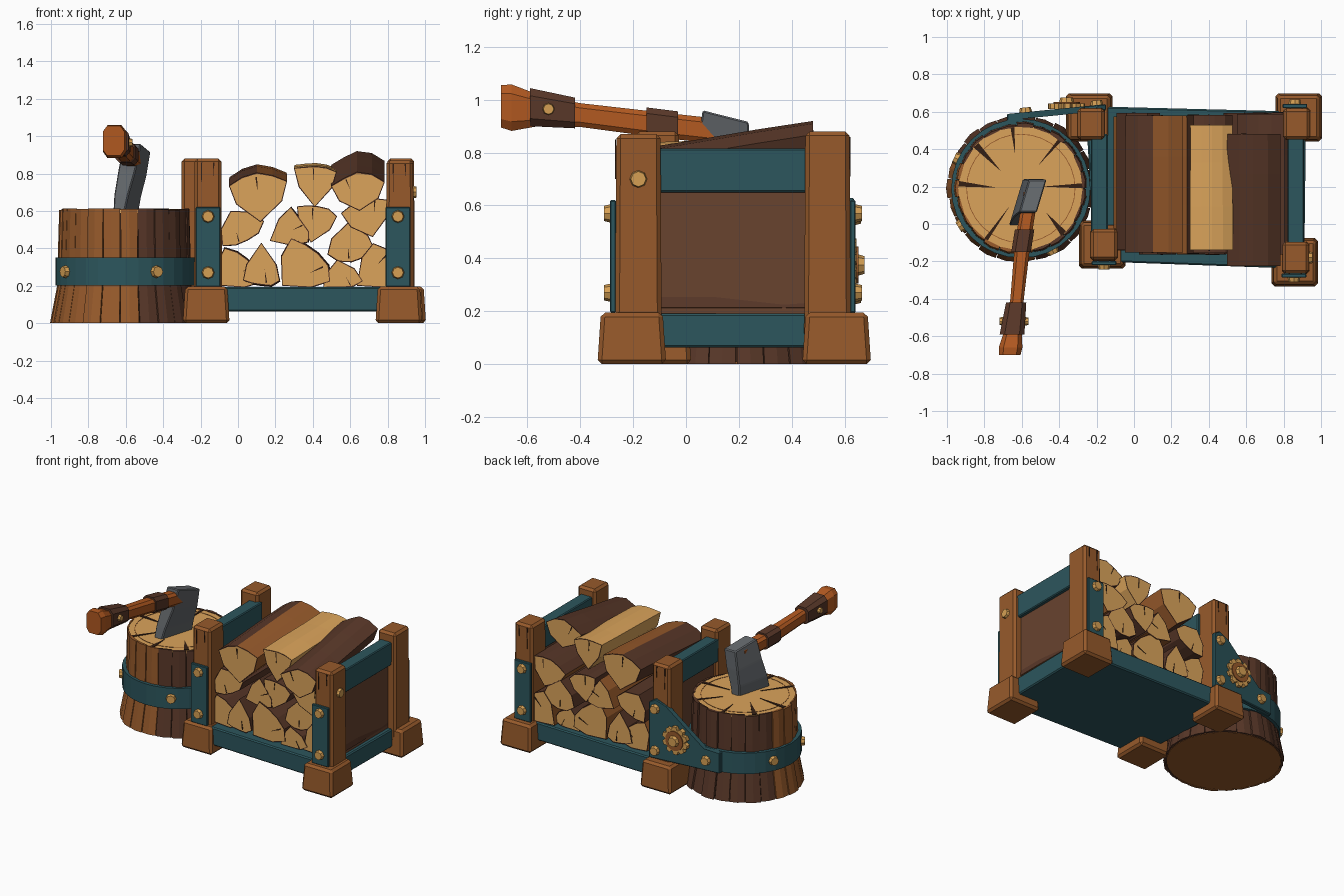
import bpy, bmesh, math, random
from math import cos, sin, radians, tau
from mathutils import Vector, Matrix

random.seed(4)
cube = bpy.data.objects.get("Cube")
if cube:
    bpy.data.objects.remove(cube, do_unlink=True)


def material(name, *rgb):
    linear = [(c / 255 / 12.92) if c < 11 else ((c / 255 + .055) / 1.055) ** 2.4 for c in rgb]
    m = bpy.data.materials.new(name)
    m.use_nodes = True
    m.diffuse_color = (*linear, 1)
    m.node_tree.nodes["Principled BSDF"].inputs["Base Color"].default_value = (*linear, 1)
    return m


wood = material("warm wood", 151, 90, 43)
cut_wood = material("cut wood", 219, 164, 91)
bark = material("dark bark", 88, 55, 40)
teal = material("teal metal", 44, 86, 93)
board = material("brown board", 104, 67, 47)
steel = material("grey steel", 98, 102, 106)
orange = material("orange handle", 176, 88, 32)
brass = material("brass", 214, 160, 84)
ink = material("crack brown", 52, 31, 20)


def finish(name, bm, *mats):
    bmesh.ops.recalc_face_normals(bm, faces=bm.faces[:])
    mesh = bpy.data.meshes.new(name)
    bm.to_mesh(mesh)
    bm.free()
    for m in mats:
        mesh.materials.append(m)
    ob = bpy.data.objects.new(name, mesh)
    bpy.context.collection.objects.link(ob)


def loft_into(bm, rings, closed=False):
    """Skin equal rings of points; returns side faces by ring, and the caps."""
    rows = [[bm.verts.new(p) for p in ring] for ring in rings]
    n = len(rows[0])
    pairs = list(zip(rows, rows[1:] + rows[:1])) if closed else list(zip(rows, rows[1:]))
    sides = [[bm.faces.new((a[i], a[(i + 1) % n], b[(i + 1) % n], b[i])) for i in range(n)] for a, b in pairs]
    caps = [] if closed else [bm.faces.new(rows[0]), bm.faces.new(rows[-1])]
    return sides, caps


def loft(name, rings, mat, closed=False, bevel=0):
    bm = bmesh.new()
    loft_into(bm, rings, closed)
    if bevel:
        bmesh.ops.bevel(bm, geom=bm.edges[:], offset=bevel, segments=1, affect='EDGES')
    finish(name, bm, mat)


def block(name, x0, x1, y0, y1, z0, z1, mat, taper=1, bevel=.012):
    cx, cy = (x0 + x1) / 2, (y0 + y1) / 2

    def ring(z, s):
        return [(cx + (x - cx) * s, cy + (y - cy) * s, z) for x, y in ((x0, y0), (x1, y0), (x1, y1), (x0, y1))]
    loft(name, [ring(z0, 1), ring(z1, taper)], mat, bevel=bevel)


def plate_xz(name, pts, y0, y1, mat, bevel=0, skew=0):
    loft(name, [[(x, y + skew * x, z) for x, z in pts] for y in (y0, y1)], mat, bevel=bevel)


def bolt(name, pos, normal, r=.036):
    bm = bmesh.new()
    bmesh.ops.create_cone(bm, cap_ends=True, segments=8, radius1=r, radius2=r * .8, depth=.03)
    turn = Vector(normal).to_track_quat('Z', 'Y').to_matrix().to_4x4()
    bmesh.ops.transform(bm, matrix=Matrix.Translation(pos) @ turn, verts=bm.verts)
    finish(name, bm, brass)


# Corner posts on chunky feet
for name, px, py, fx, fy, top in (
        ("front_right", .865, -.18, .86, -.205, .87), ("back_right", .87, .535, .88, .57, .88),
        ("front_left", -.16, -.11, -.17, -.11, .88), ("back_left", -.23, .535, -.24, .57, .88)):
    side = -1 if py < 0 else 1
    block(name + "_post", px - .075, px + .075, py - .088, py + .088, .1, top, wood, .95, .016)
    block(name + "_foot", fx - .125, fx + .125, fy - .13, fy + .13, 0, .195, wood, .9, .016)
    # Splits in the timber
    for dx, z0, z1 in ((-.035, top - .02, top - .17), (.03, top - .02, top - .1)):
        y = py + side * .084
        plate_xz(name + "_post_crack", [(px + dx - .004, z0), (px + dx + .004, z0), (px + dx, z1)], y, y + side * .004, ink)

# Metal strips with bolts on three of the posts
for x, y, side in ((-.16, -.198, -1), (.855, -.265, -1), (.86, .62, 1)):
    block("post_strip", x - .066, x + .066, min(y, y + side * .022), max(y, y + side * .022), .195, .62, teal, 1, .004)
    for z in (.27, .57):
        bolt("strip_bolt", (x, y + side * .03, z), (0, side, 0))
bolt("post_bolt", (.94, -.18, .7), (1, 0, 0))

# Base tray and end boards
tray = [(-.21, -.2), (.91, -.24), (.92, .6), (-.26, .63)]
loft("base_tray", [[(x, y, z) for x, y in tray] for z in (.062, .192)], teal, bevel=.008)
for name, x, y0 in (("right", .865, -.11), ("left", -.185, -.05)):
    block(name + "_end_board", x - .02, x + .02, y0, .48, .18, .67, board, 1, .004)
    block(name + "_end_rail", x - .045, x + .045, y0, .48, .65, .815, teal, 1, .006)

# Split firewood: apex x, apex z, radius, direction, half spread, rise towards the back
logs = (
    (.12, .54, .27, 94, 37, .05), (.41, .62, .23, 88, 30, .02), (.65, .60, .205, 94, 45, .115),
    (-.04, .60, .19, -60, 43, 0), (.17, .44, .215, 28, 30, 0), (.39, .43, .205, 78, 33, 0),
    (.72, .46, .215, 105, 38, 0), (.59, .54, .215, -85, 38, 0), (-.09, .20, .215, 45, 40, 0),
    (.125, .43, .24, -90, 26, 0), (.235, .20, .268, 42, 37, 0), (.53, .34, .175, -78, 38, 0),
    (.635, .20, .255, 36, 33, 0))
for k, (x, z, r, direction, spread, rise) in enumerate(logs):
    # Plump wedge: apex, shoulder, sawn arc, shoulder
    outline = [(.6, -1.35)] + [(random.uniform(.95, 1.04), -1 + .5 * i) for i in range(5)] + [(.6, 1.35)]
    front = -.15 - .08 * (k == 2) + random.uniform(-.015, .015)
    back = (.58, .53, .48)[k] if k < 3 else .58 + random.uniform(-.02, .02)
    rings = []
    for t in (0, .35, .7, 1):
        y, dz, s = front + (back - front) * t, rise * t, r * random.uniform(.97, 1)
        ring = [(x, z)] + [(x + b * s * cos(radians(direction + a * spread)),
                            z + b * s * sin(radians(direction + a * spread))) for b, a in outline]
        rings.append([(u, y, max(w, .19) + dz) for u, w in ring])
    bm = bmesh.new()
    sides, caps = loft_into(bm, rings)
    for strip in sides:
        for i, f in enumerate(strip):
            # Second log is fully split, the first is two-toned, the rest keep bark
            split_face = i in (0, 1, 6, 7) and k > 2 and k % 2 == 0
            f.material_index = 0 if k == 1 else 2 if split_face or (k == 0 and i < 4) else 1
    # Thin bark edge around the sawn ends
    bmesh.ops.recalc_face_normals(bm, faces=bm.faces[:])
    for f in bmesh.ops.inset_individual(bm, faces=caps, thickness=.006)["faces"]:
        f.material_index = 1
    for c in caps:
        c.material_index = 0
    finish("firewood_log", bm, cut_wood, bark, wood)
    # Drying crack in each end
    a = radians(direction + random.uniform(-.5, .5) * spread)
    crack = [(x + r * d * cos(a + w), z + r * d * sin(a + w)) for d, w in ((.9, -.02), (.9, .02), (.6, 0))]
    for y, dz in ((front, 0), (back, rise)):
        plate_xz("log_crack", [(u, max(w, .2) + dz) for u, w in crack], y - .003, y + .003, ink)

# Chopping stump: core wrapped in bark staves
SX, SY = -.605, .19


def polar(r, a, z):
    return (SX + r * cos(a), SY + r * sin(a), z)


def disc(name, profile, mat):
    loft(name, [[polar(r, tau * i / 32, z) for i in range(32)] for r, z in profile], mat)


disc("stump_core", ((.36, .005), (.335, .2), (.335, .59)), ink)
disc("stump_top", ((.335, .585), (.335, .607)), cut_wood)
disc("stump_underside", ((.375, 0), (.375, .01)), wood)
staves = 23
for i in range(staves):
    a0, a1 = tau * (i + .02) / staves, tau * (i + .98) / staves
    mid = (a0 + a1) / 2
    j, lift = random.uniform(-.006, .006), random.uniform(-.001, .008)
    rings = []
    for r, z in ((.395, 0), (.357, .2), (.352, .4), (.346, .605 + lift)):
        outer = r + j
        rings.append([polar(r - .016, a0, z), polar(outer - .004, a0, z), polar(outer, mid, z),
                      polar(outer - .004, a1, z), polar(r - .016, a1, z)])
    # Darker bark on the side towards the rack
    loft("stump_bark", rings, bark if cos(mid - radians(35)) > -.42 else wood)

# Radial splits and a faint growth ring on the stump top
for i in range(8):
    a = tau * i / 8 + random.uniform(-.2, .2)
    inner, w = random.uniform(.1, .2), random.uniform(.03, .06)
    loft("stump_split", [[polar(.333, a - w, z), polar(.333, a + w, z), polar(inner, a + w, z)] for z in (.604, .611)], ink)
loft("growth_ring", [[polar(r, tau * i / 32, z) for r, z in ((.288, .604), (.292, .604), (.292, .609), (.288, .609))]
                     for i in range(32)], wood, closed=True)

# Metal band around the stump, joined to the rack by a bracket
band = ((.34, .2), (.372, .2), (.372, .35), (.34, .35))
loft("stump_band", [[polar(r, tau * i / 32, z) for r, z in band] for i in range(32)], teal, closed=True)
for deg in (212, 297, 155):
    a = radians(deg)
    bolt("band_bolt", polar(.378, a, .275), (cos(a), sin(a), 0))
plate_xz("rack_bracket", [(-.68, .2), (-.15, .2), (-.15, .6), (-.2, .63), (-.28, .6), (-.56, .35), (-.68, .35)],
         .622, .656, teal, .005, .1)
for x, z in ((-.2, .56), (-.2, .26), (-.58, .275)):
    bolt("bracket_bolt", (x, .666 + .1 * x, z), (-.1, 1, 0))
gear = [(-.36 + r * cos(a), .375 + r * sin(a)) for i in range(10)
        for r, a in ((.08, tau * i / 10), (.1, tau * (i + .2) / 10), (.1, tau * (i + .65) / 10), (.08, tau * (i + .85) / 10))]
plate_xz("bracket_gear", gear, .615, .645, brass)
hub = [(-.36 + .07 * cos(tau * i / 16), .375 + .07 * sin(tau * i / 16)) for i in range(16)]
plate_xz("gear_hub", hub, .63, .652, wood)
bolt("gear_bolt", (-.36, .66, .375), (0, 1, 0), .042)


# Axe: shaped handle, leather wraps and steel head
def rounded(x, y, z, w, h):
    return [(x + w * u, y, z + h * v) for u, v in ((-1, -.6), (-.6, -1), (.6, -1), (1, -.6), (1, .6), (.6, 1), (-.6, 1), (-1, .6))]


loft("axe_handle", [rounded(*s) for s in (
    (-.55, .17, .875, .04, .048), (-.595, -.1, .905, .042, .048), (-.625, -.4, .942, .036, .045),
    (-.645, -.56, .96, .045, .06), (-.66, -.66, .97, .063, .088), (-.665, -.7, .975, .058, .08))], orange)
loft("grip_wrap", [rounded(*s) for s in ((-.63, -.42, .95, .054, .058), (-.652, -.59, .972, .066, .072))], bark)
loft("neck_wrap", [rounded(*s) for s in ((-.585, -.03, .9, .052, .056), (-.604, -.15, .915, .052, .056))], bark)
for side in (-1, 1):
    bolt("grip_bolt", (-.642 + side * .062, -.52, .965), (side, 0, 0), .025)


def blade(x, y, z, w, d, slope):
    return [(x + u * w + .3 * v * d, y + v * d, z - v * slope) for u, v in ((-1, -1), (1, -1), (1, 1), (-1, 1))]


loft("axe_head", [blade(*s) for s in (
    (-.6, .115, .59, .03, .125, 0), (-.59, .125, .68, .038, .115, .005),
    (-.565, .142, .8, .046, .1, .015), (-.54, .15, .938, .047, .087, .022))], steel, bevel=.006)
